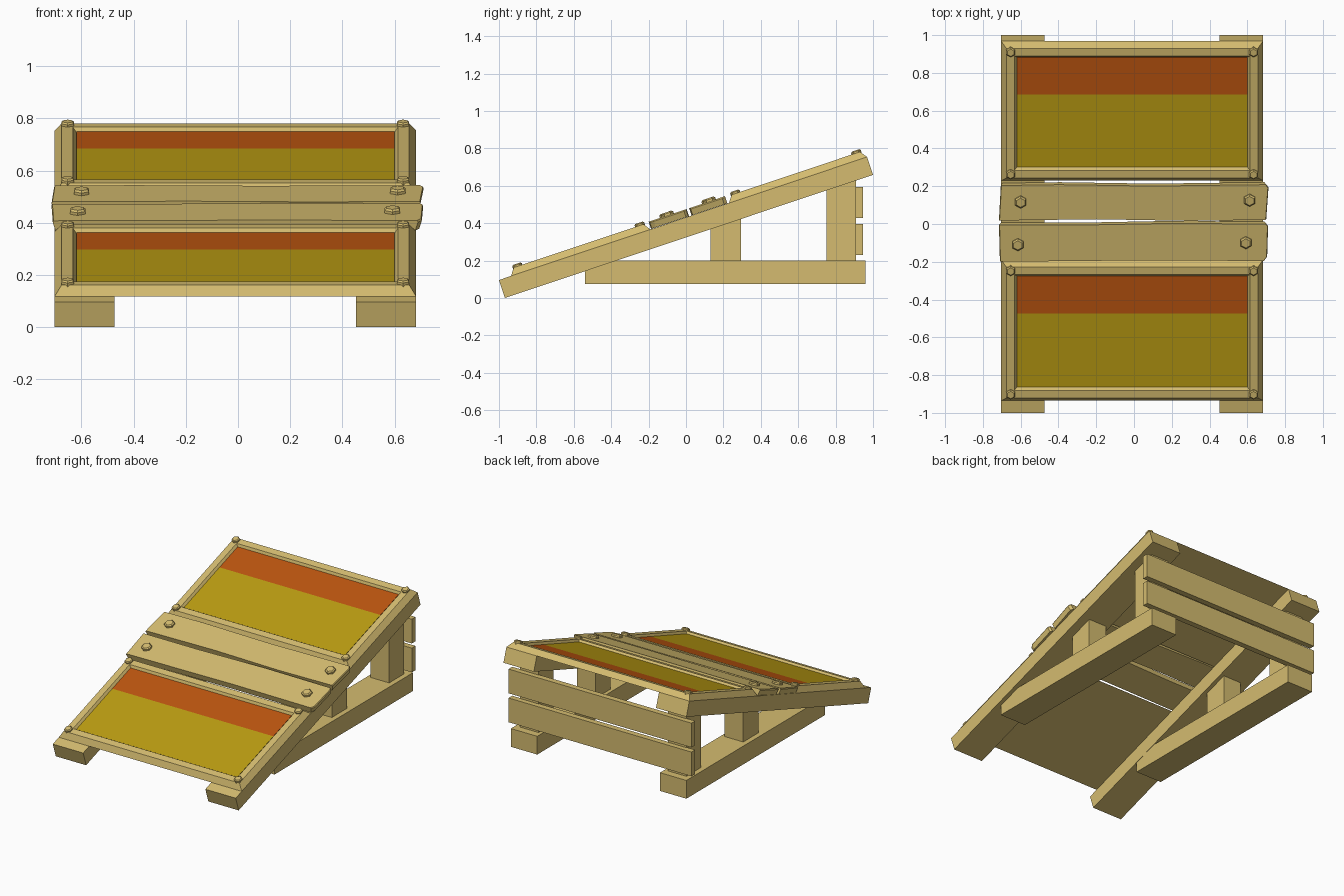
import bpy, bmesh, math
from mathutils import Matrix

if "Cube" in bpy.data.objects:
    bpy.data.objects.remove(bpy.data.objects["Cube"], do_unlink=True)


def material(name, colour):
    m = bpy.data.materials.new(name)
    m.use_nodes = True
    m.diffuse_color = (*colour, 1)
    bsdf = m.node_tree.nodes["Principled BSDF"]
    bsdf.inputs["Base Color"].default_value = (*colour, 1)
    bsdf.inputs["Roughness"].default_value = 0.9
    return m


WOOD = material("pale wood", (0.66, 0.50, 0.16))
YELLOW = material("yellow paint", (0.49, 0.33, 0.006))
ORANGE = material("orange paint", (0.50, 0.09, 0.005))

# Ramp space: x across, y up the slope from the low end, z out of the top face
ANGLE = math.atan2(0.658, 1.968)
LENGTH = 2.075
MID = -0.01
RAMP = Matrix.Translation((0, -1, 0.096)) @ Matrix.Rotation(ANGLE, 4, "X")
LEVEL = Matrix.Identity(4)


def finish(name, bm, mat, space):
    bmesh.ops.recalc_face_normals(bm, faces=bm.faces)
    mesh = bpy.data.meshes.new(name)
    bm.to_mesh(mesh)
    bm.free()
    mesh.materials.append(mat)
    ob = bpy.data.objects.new(name, mesh)
    ob.matrix_world = space
    bpy.context.collection.objects.link(ob)
    return ob


def loft(name, rings, mat=WOOD, space=LEVEL):
    """Closed solid through a stack of rings with equal point counts."""
    bm = bmesh.new()
    loops = [[bm.verts.new(p) for p in ring] for ring in rings]
    n = len(loops[0])
    for a, b in zip(loops, loops[1:]):
        for i in range(n):
            j = (i + 1) % n
            bm.faces.new((a[i], a[j], b[j], b[i]))
    bm.faces.new(loops[0][::-1])
    bm.faces.new(loops[-1])
    return finish(name, bm, mat, space)


def rect(x, y, z, inset=0):
    x0, x1, y0, y1 = x[0] + inset, x[1] - inset, y[0] + inset, y[1] - inset
    return [(x0, y0, z), (x1, y0, z), (x1, y1, z), (x0, y1, z)]


def box(name, x, y, z, mat=WOOD, space=LEVEL):
    return loft(name, [rect(x, y, z[0]), rect(x, y, z[1])], mat, space)


def bolt(name, x, s, base, radius, height):
    rings = []
    for r, z in ((radius, base - 0.01), (radius, base + height * 0.6),
                 (radius * 0.75, base + height)):
        rings.append([(x + r * math.cos(math.pi * (k / 3 + 1 / 6)),
                       s + r * math.sin(math.pi * (k / 3 + 1 / 6)), z)
                      for k in range(6)])
    loft(name, rings, space=RAMP)


def span(side, near, far):
    return sorted((MID + side * near, MID + side * far))


# Supports on each side: sloping beam, base rail, two posts cut to the slope
for label, side in (("right", -1), ("left", 1)):
    box(label + "_slope_beam", span(side, 0.463, 0.693), (0, LENGTH),
        (-0.101, 0), space=RAMP)
    box(label + "_base_rail", span(side, 0.465, 0.665), (-0.54, 0.96), (0.075, 0.20))
    for part, y in (("middle", (0.13, 0.295)), ("rear", (0.75, 0.91))):
        foot = rect(span(side, 0.49, 0.63), y, 0.19)
        top = [(px, py, math.tan(ANGLE) * (py + 0.968) + 0.03) for px, py, _ in foot]
        loft(label + "_" + part + "_post", [foot, top])

# Slats across the back
for label, z in (("lower", (0.23, 0.396)), ("upper", (0.428, 0.594))):
    box(label + "_back_slat", (-0.703, 0.683), (0.905, 0.945), z)

# Bevelled frames with painted boards and corner bolts
WIDTH = (-0.703, 0.683)
PROFILE = ((0, 0), (0.027, 0.038), (0.07, 0.038), (0.083, 0.02))
for label, s, split in (("lower", (0.0685, 0.854), 0.562),
                        ("upper", (1.297, LENGTH), 1.785)):
    loft(label + "_frame", [rect(WIDTH, s, t, i) for i, t in PROFILE], space=RAMP)
    x = (WIDTH[0] + 0.083, WIDTH[1] - 0.083)
    box(label + "_yellow_panel", x, (s[0] + 0.083, split), (0.019, 0.024), YELLOW, RAMP)
    box(label + "_orange_panel", x, (split, s[1] - 0.083), (0.019, 0.024), ORANGE, RAMP)
    for bx in (WIDTH[0] + 0.05, WIDTH[1] - 0.05):
        for bs in (s[0] + 0.049, s[1] - 0.047):
            bolt(label + "_frame_bolt", bx, bs, 0.038, 0.027, 0.015)

# Rough-cut planks between the frames
PLANKS = {
    "lower": [(-0.71, 0.858), (0.1, 0.866), (0.69, 0.862), (0.705, 0.885),
              (0.71, 1.055), (0.7, 1.068), (0.2, 1.072), (-0.3, 1.062), (-0.715, 1.062)],
    "upper": [(-0.715, 1.088), (-0.2, 1.095), (0.3, 1.086), (0.7, 1.092),
              (0.712, 1.27), (0.7, 1.288), (0.1, 1.28), (-0.4, 1.288), (-0.705, 1.283)],
}
for label, outline in PLANKS.items():
    rings = [[(px * k, ps, t) for px, ps in outline]
             for k, t in ((0.985, 0.001), (1, 0.035), (0.995, 0.042))]
    loft(label + "_plank", rings, space=RAMP)
for label, x, s in (("lower", -0.615, 0.955), ("lower", 0.592, 0.966),
                    ("upper", -0.6, 1.193), ("upper", 0.612, 1.203)):
    bolt(label + "_plank_bolt", x, s, 0.042, 0.034, 0.018)
